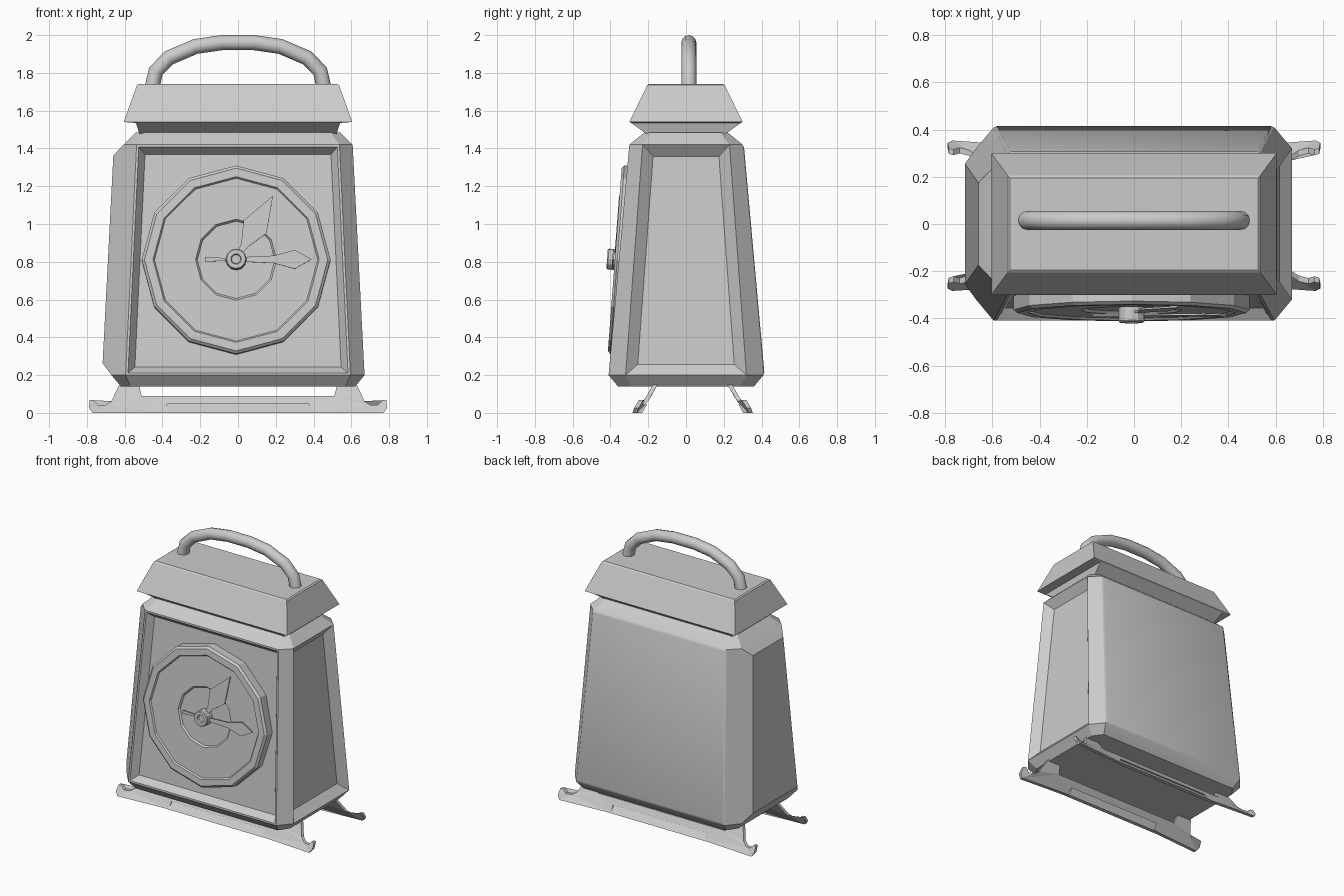
import bpy, bmesh, math
from mathutils import Matrix, Vector

if "Cube" in bpy.data.objects:
    bpy.data.objects.remove(bpy.data.objects["Cube"], do_unlink=True)

grey = bpy.data.materials.new("plain_grey")
grey.use_nodes = True
colour = (0.6, 0.6, 0.6, 1)
grey.diffuse_color = colour
grey.node_tree.nodes["Principled BSDF"].inputs["Base Color"].default_value = colour


def finish(name, bm, smooth=None, matrix=None):
    bmesh.ops.recalc_face_normals(bm, faces=bm.faces)
    mesh = bpy.data.meshes.new(name)
    bm.to_mesh(mesh)
    bm.free()
    obj = bpy.data.objects.new(name, mesh)
    bpy.context.collection.objects.link(obj)
    mesh.materials.append(grey)
    if matrix:
        obj.matrix_world = matrix
    if smooth:
        bpy.ops.object.select_all(action='DESELECT')
        obj.select_set(True)
        bpy.context.view_layer.objects.active = obj
        bpy.ops.object.shade_smooth_by_angle(angle=math.radians(smooth))
    return obj


def loft(bm, rings, caps=True):
    """Skin a list of equally long point rings."""
    loops = [[bm.verts.new(p) for p in ring] for ring in rings]
    n = len(loops[0])
    for a, b in zip(loops, loops[1:]):
        for i in range(n):
            bm.faces.new((a[i], a[(i + 1) % n], b[(i + 1) % n], b[i]))
    if caps:
        bm.faces.new(loops[0][::-1])
        bm.faces.new(loops[-1])


def octagon(x, y, z, cx, cy):
    quarter = [(x, y - cy), (x - cx, y)]
    pts = quarter + [(-a, b) for a, b in quarter[::-1]]
    pts += [(-a, -b) for a, b in pts]
    return [(a, b, z) for a, b in pts]


def rectangle(x, y, z):
    return [(x, y, z), (-x, y, z), (-x, -y, z), (x, -y, z)]


def push_panel(bm, face, margin, depth):
    """Inset one face and shift the inner face along its normal."""
    bmesh.ops.inset_region(bm, faces=[face], thickness=margin, use_even_offset=True)
    bmesh.ops.translate(bm, verts=face.verts, vec=face.normal * depth)


# Tapered case with chamfered corners
bm = bmesh.new()
loft(bm, [octagon(0.62, 0.36, 0.14, 0.05, 0.07),
          octagon(0.67, 0.41, 0.2, 0.075, 0.09),
          octagon(0.607, 0.3, 1.42, 0.07, 0.07),
          octagon(0.54, 0.22, 1.485, 0.05, 0.04)])
bmesh.ops.recalc_face_normals(bm, faces=bm.faces)
bm.normal_update()
walls = [f for f in bm.faces if f.calc_area() > 0.4 and abs(f.normal.z) < 0.5]
for wall in walls:
    if wall.normal.y < -0.8:
        push_panel(bm, wall, 0.012, 0)
        push_panel(bm, wall, 0.035, -0.05)
    elif wall.normal.y > 0.8:
        push_panel(bm, wall, 0.015, 0.006)
    else:
        push_panel(bm, wall, 0.06, -0.05 if wall.normal.x > 0 else 0.05)
finish("case", bm, 25)

# Roof with an undercut neck
bm = bmesh.new()
loft(bm, [rectangle(0.52, 0.2, 1.47), rectangle(0.54, 0.29, 1.535),
          rectangle(0.605, 0.3, 1.54), rectangle(0.535, 0.205, 1.735),
          rectangle(0.525, 0.195, 1.742)])
finish("roof", bm)

# Carrying handle swept along an arch
arch = [(0.455, 1.72), (0.435, 1.81), (0.365, 1.88), (0.225, 1.94), (0.085, 1.96)]
arch += [(-x, z) for x, z in arch[::-1]]
rings = []
for i, (x, z) in enumerate(arch):
    before = Vector(arch[max(i - 1, 0)])
    after = Vector(arch[min(i + 1, len(arch) - 1)])
    t = (after - before).normalized()
    rings.append([(x - t.y * 0.04 * math.cos(a), 0.015 + 0.04 * math.sin(a),
                   z + t.x * 0.04 * math.cos(a))
                  for a in (math.tau * k / 12 for k in range(12))])
bm = bmesh.new()
loft(bm, rings)
finish("handle", bm, 50)

# Dial frame: local xy is the dial plane, local z points out of the front
tilt = math.radians(90 - 4.3)
dial_space = Matrix.Translation((-0.01, -0.352, 0.81)) @ Matrix.Rotation(tilt, 4, 'X')


def turned(name, profile, sides, smooth=None):
    """Turn a (radius, height) profile about the dial axis."""
    bm = bmesh.new()
    loft(bm, [[(r * math.sin(a), r * math.cos(a), h)
               for a in (math.tau * k / sides for k in range(sides))]
              for r, h in profile])
    return finish(name, bm, smooth, dial_space)


turned("dial", [(0.5, -0.07), (0.5, 0.012), (0.485, 0.025), (0.44, 0.025),
                (0.432, 0.015), (0.215, 0.015), (0.205, 0.003)], 12)
turned("hand_hub", [(0.055, 0), (0.055, 0.06), (0.05, 0.066), (0.028, 0.066),
                    (0.024, 0.05)], 12)


def plate(name, outline, low, high, angle=0):
    bm = bmesh.new()
    loft(bm, [[(x, y, h) for x, y in outline] for h in (low, high)])
    return finish(name, bm, None, dial_space @ Matrix.Rotation(angle, 4, 'Z'))


# Leaf-shaped hands
def hand(name, length, widest, width, angle, height):
    half = [(0.03, 0.012), (widest - 0.11, 0.02), (widest, width)]
    outline = [(x, -y) for x, y in half] + [(length, 0)] + half[::-1]
    plate(name, outline, height, height + 0.008, angle)


hand("long_hand", 0.4, 0.31, 0.05, 0, 0.03)
hand("short_hand", 0.39, 0.2, 0.07, math.radians(60), 0.02)
plate("hand_tail", [(-0.165, -0.012), (-0.03, -0.006), (-0.03, 0.006), (-0.165, 0.012)],
      0.03, 0.038)

# Front and back foot rails, leaning and flaring out at the toes
half = [(0.375, 0.05), (0.375, 0.003), (0.77, 0.003), (0.79, 0.03), (0.785, 0.07),
        (0.765, 0.07), (0.74, 0.045), (0.7, 0.045), (0.67, 0.065), (0.63, 0.15),
        (0.525, 0.15), (0.51, 0.092)]
outline = half + [(-x, z) for x, z in half[::-1]]
for name, side, base in (("front_feet", -1, -0.235), ("back_feet", 1, 0.305)):
    bm = bmesh.new()
    rings = []
    for shift in (-0.012, 0.012):
        rings.append([(x, base + shift + side * (max(abs(x) - 0.66, 0) * 0.25 - 0.55 * (z - 0.02)), z)
                      for x, z in outline])
    loft(bm, rings)
    bmesh.ops.triangulate(bm, faces=[f for f in bm.faces if len(f.verts) > 4])
    bmesh.ops.translate(bm, verts=bm.verts, vec=(0, 0, -0.003))
    finish(name, bm)
